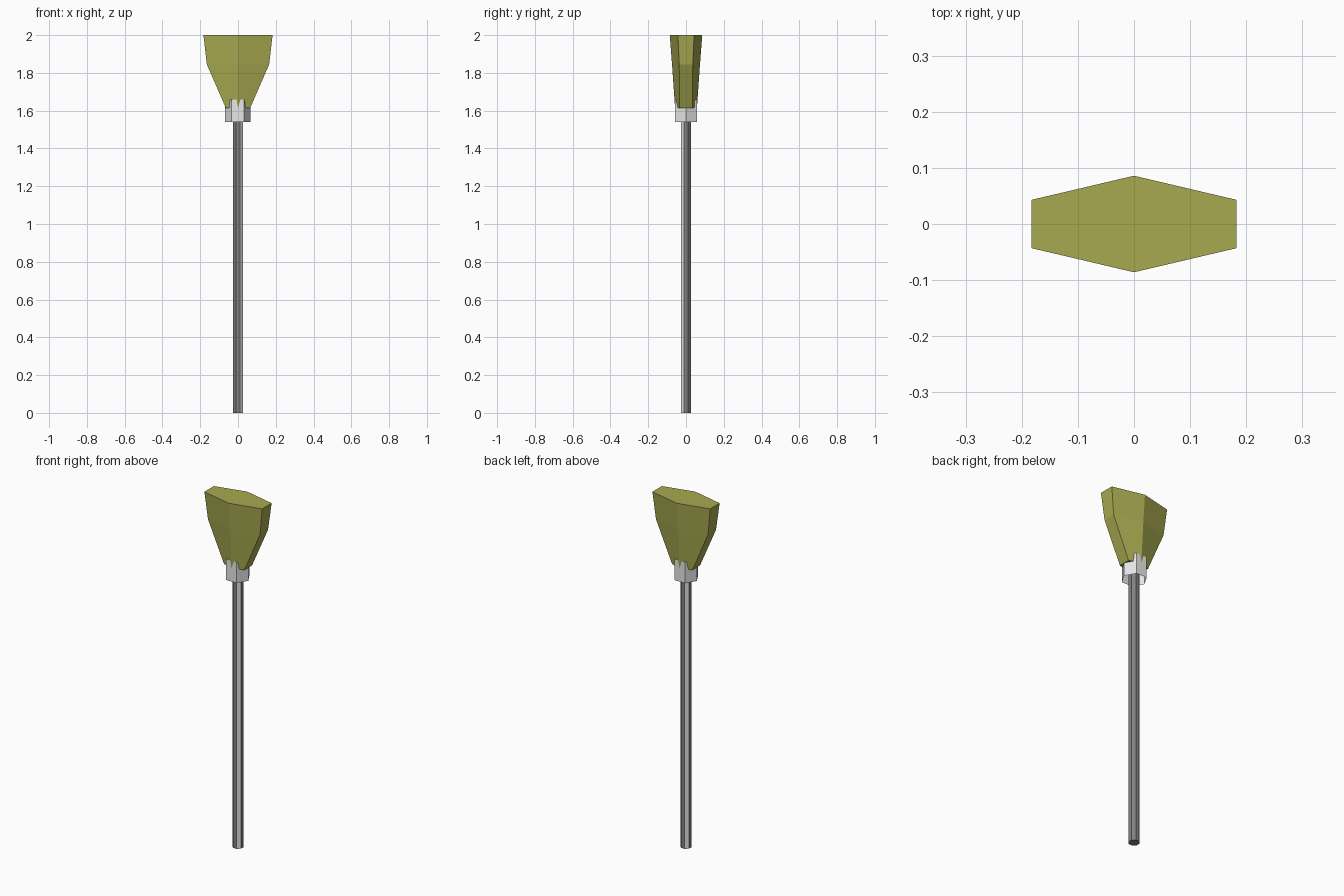
import bpy, bmesh, math

if "Cube" in bpy.data.objects:
    bpy.data.objects.remove(bpy.data.objects["Cube"])


def material(name, rgb):
    m = bpy.data.materials.new(name)
    m.diffuse_color = (*rgb, 1)
    m.use_nodes = True
    m.node_tree.nodes["Principled BSDF"].inputs["Base Color"].default_value = m.diffuse_color
    return m


def loft(name, rings, mats, cap_bottom=True, cap_top=True, rule=None):
    """Skin a stack of equal-length point rings, bottom to top."""
    bm = bmesh.new()
    vs = [[bm.verts.new(p) for p in ring] for ring in rings]
    n = len(vs[0])
    for a, b in zip(vs, vs[1:]):
        for i in range(n):
            j = (i + 1) % n
            f = bm.faces.new((a[i], a[j], b[j], b[i]))
            if rule:
                f.normal_update()
                f.material_index = rule(f.normal)
    if cap_bottom:
        bm.faces.new(vs[0][::-1])
    if cap_top:
        bm.faces.new(vs[-1])
    me = bpy.data.meshes.new(name)
    bm.to_mesh(me)
    bm.free()
    for m in mats:
        me.materials.append(m)
    ob = bpy.data.objects.new(name, me)
    bpy.context.collection.objects.link(ob)
    return ob


def polygon(n, r, z, cx=0, turn=0):
    return [(cx + r * math.cos(turn + i * math.tau / n),
             r * math.sin(turn + i * math.tau / n), z) for i in range(n)]


def bristle_ring(x, y_end, y_mid, z):
    # flattened hexagon: straight ends, ridge at front and back
    return [(x, -y_end, z), (x, y_end, z), (0, y_mid, z),
            (-x, y_end, z), (-x, -y_end, z), (0, -y_mid, z)]


straw = material("olive straw", (0.39, 0.40, 0.08))
steel = material("light grey metal", (0.80, 0.80, 0.80))
pole = material("dark grey pole", (0.22, 0.22, 0.22))

# octagonal pole with a light stripe on two opposite diagonal faces
loft("handle", [polygon(8, 0.03, z, 0, math.pi / 8) for z in (0, 1.63)],
     [pole, steel], rule=lambda n: int(n.x * n.y < -0.4))

# hexagonal sleeve, open underneath
loft("collar", [polygon(6, 0.067, z, -0.002) for z in (1.54, 1.66)], [steel],
     cap_bottom=False)

# flared bristle head, poking through the sleeve at its base
loft("bristles", [bristle_ring(0.065, 0.034, 0.058, 1.615),
                  bristle_ring(0.165, 0.036, 0.074, 1.845),
                  bristle_ring(0.183, 0.043, 0.086, 2.0)], [straw])
